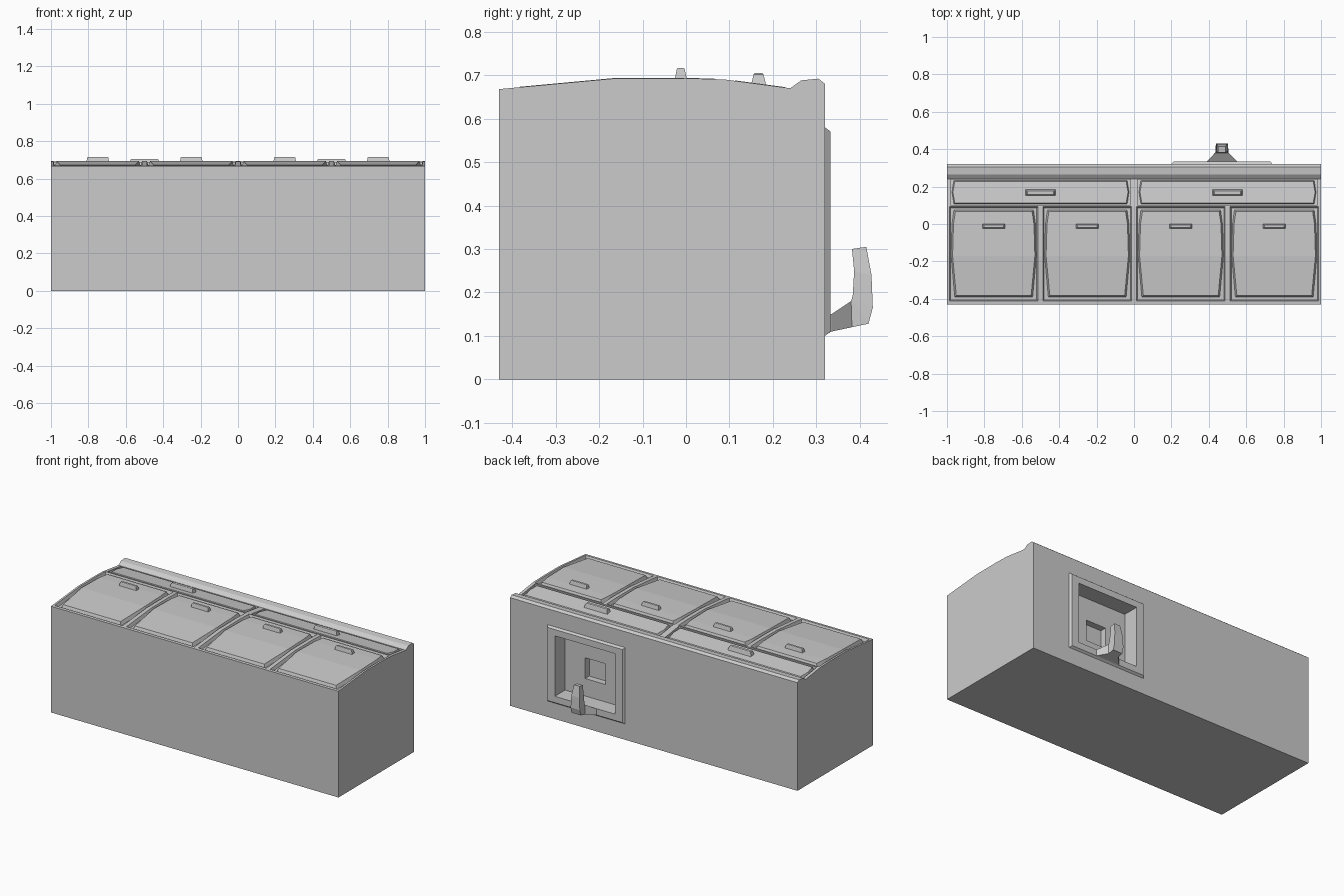
import bpy, bmesh

if "Cube" in bpy.data.objects:
    bpy.data.objects.remove(bpy.data.objects["Cube"])

# top profile of the cabinet: (y, z)
TOP = [(-0.43, 0.668), (-0.17, 0.692), (0.0, 0.693), (0.09, 0.69),
       (0.24, 0.67), (0.265, 0.688), (0.305, 0.692), (0.32, 0.68)]


def interp(pts, v):
    for (a, p), (b, q) in zip(pts, pts[1:]):
        if v <= b:
            return p + (q - p) * (v - a) / (b - a)
    return pts[-1][1]


def loft(name, rings, caps=True, closed=False):
    """Skin a list of equal-length vertex rings."""
    bm = bmesh.new()
    vs = [[bm.verts.new(p) for p in r] for r in rings]
    n = len(vs[0])
    pairs = list(zip(vs, vs[1:])) + ([(vs[-1], vs[0])] if closed else [])
    for a, b in pairs:
        for i in range(n):
            j = (i + 1) % n
            bm.faces.new((a[i], a[j], b[j], b[i]))
    if caps and not closed:
        bm.faces.new(vs[0])
        bm.faces.new(vs[-1])
    bmesh.ops.recalc_face_normals(bm, faces=bm.faces)
    me = bpy.data.meshes.new(name)
    bm.to_mesh(me)
    bm.free()
    ob = bpy.data.objects.new(name, me)
    bpy.context.collection.objects.link(ob)
    return ob


def slab(name, cx, widths, lo, hi, slope):
    """Panel that follows the top profile; widths is (y, half width)."""
    y0, y1 = widths[0][0], widths[-1][0]
    ys = sorted({y for y, _ in widths} | {y for y, _ in TOP if y0 < y < y1})
    rings = []
    for i, y in enumerate(ys):
        w = interp(widths, y)
        end = slope if i == 0 else -slope if i == len(ys) - 1 else 0
        yt = y + end
        zl, zh = interp(TOP, y) + lo, interp(TOP, yt) + hi
        rings.append([(cx - w, y, zl), (cx + w, y, zl),
                      (cx + w - slope, yt, zh), (cx - w + slope, yt, zh)])
    return loft(name, rings)


def rect(x0, x1, y, z0, z1):
    return [(x0, y, z0), (x1, y, z0), (x1, y, z1), (x0, y, z1)]


def cut(target, cutter):
    """Subtract the cutter, then hide it from the result by deleting it."""
    m = target.modifiers.new("cut", 'BOOLEAN')
    m.operation = 'DIFFERENCE'
    m.object = cutter
    m.solver = 'MANIFOLD'
    bpy.context.view_layer.update()
    deps = bpy.context.evaluated_depsgraph_get()
    result = bpy.data.meshes.new_from_object(target.evaluated_get(deps))
    target.modifiers.clear()
    target.data = result
    bpy.data.objects.remove(cutter)


def handle(name, cx, cy, w, d, z0, z1):
    def ring(hw, hd, z):
        return [(cx - hw, cy - hd, z), (cx + hw, cy - hd, z),
                (cx + hw, cy + hd, z), (cx - hw, cy + hd, z)]
    loft(name, [ring(w, d, z0), ring(w * 0.9, d * 0.6, z1 - 0.003), ring(w * 0.85, d * 0.45, z1)])


# cabinet body
side = [(-0.43, 0), *TOP, (0.32, 0)]
body = loft("cabinet_body", [[(x, y, z) for y, z in side] for x in (-1, 1)])

# front lids in their pockets
for i, cx in enumerate((-0.75, -0.25, 0.25, 0.75)):
    cut(body, slab("lid_pocket", cx, [(-0.405, 0.23), (0.085, 0.23)], -0.02, 0.02, -0.015))
    slab(f"lid_{i + 1}", cx, [(-0.392, 0.21), (-0.17, 0.23), (0.0, 0.225), (0.076, 0.215)],
         -0.025, 0.001, 0.01)
    handle(f"lid_handle_{i + 1}", cx, -0.012, 0.062, 0.015, 0.685, 0.717)

# rear drawers in their pockets
for i, cx in enumerate((-0.5, 0.5)):
    cut(body, slab("drawer_pocket", cx, [(0.101, 0.48), (0.238, 0.48)], -0.015, 0.02, -0.001))
    slab(f"drawer_{i + 1}", cx, [(0.106, 0.465), (0.17, 0.475), (0.235, 0.465)],
         -0.02, 0.001, 0.007)
    handle(f"drawer_handle_{i + 1}", cx, 0.167, 0.083, 0.019, 0.67, 0.705)

# recess in the back with a smaller socket inside
cut(body, loft("recess", [rect(0.26, 0.68, y, 0.15, 0.53) for y in (0.23, 0.4)]))
cut(body, loft("socket", [rect(0.4, 0.54, y, 0.26, 0.39) for y in (0.19, 0.3)]))

# raised frame around the recess
loft("recess_frame", [rect(0.2, 0.74, 0.315, 0.1, 0.58), rect(0.2, 0.74, 0.32, 0.1, 0.58),
                      rect(0.21, 0.73, 0.333, 0.11, 0.57), rect(0.26, 0.68, 0.333, 0.15, 0.53),
                      rect(0.26, 0.68, 0.315, 0.15, 0.53)], closed=True)

# hook: (outer y, outer z, inner y, inner z, half width)
hook = [(0.32, 0.102, 0.32, 0.145, 0.09), (0.335, 0.11, 0.335, 0.15, 0.08),
        (0.382, 0.12, 0.38, 0.18, 0.035), (0.42, 0.128, 0.382, 0.186, 0.033),
        (0.43, 0.165, 0.384, 0.195, 0.032), (0.427, 0.24, 0.387, 0.25, 0.028),
        (0.415, 0.305, 0.382, 0.3, 0.02)]
loft("hook", [[(0.47 - w, a, b), (0.47 + w, a, b), (0.47 + w, c, d), (0.47 - w, c, d)]
              for a, b, c, d, w in hook])
